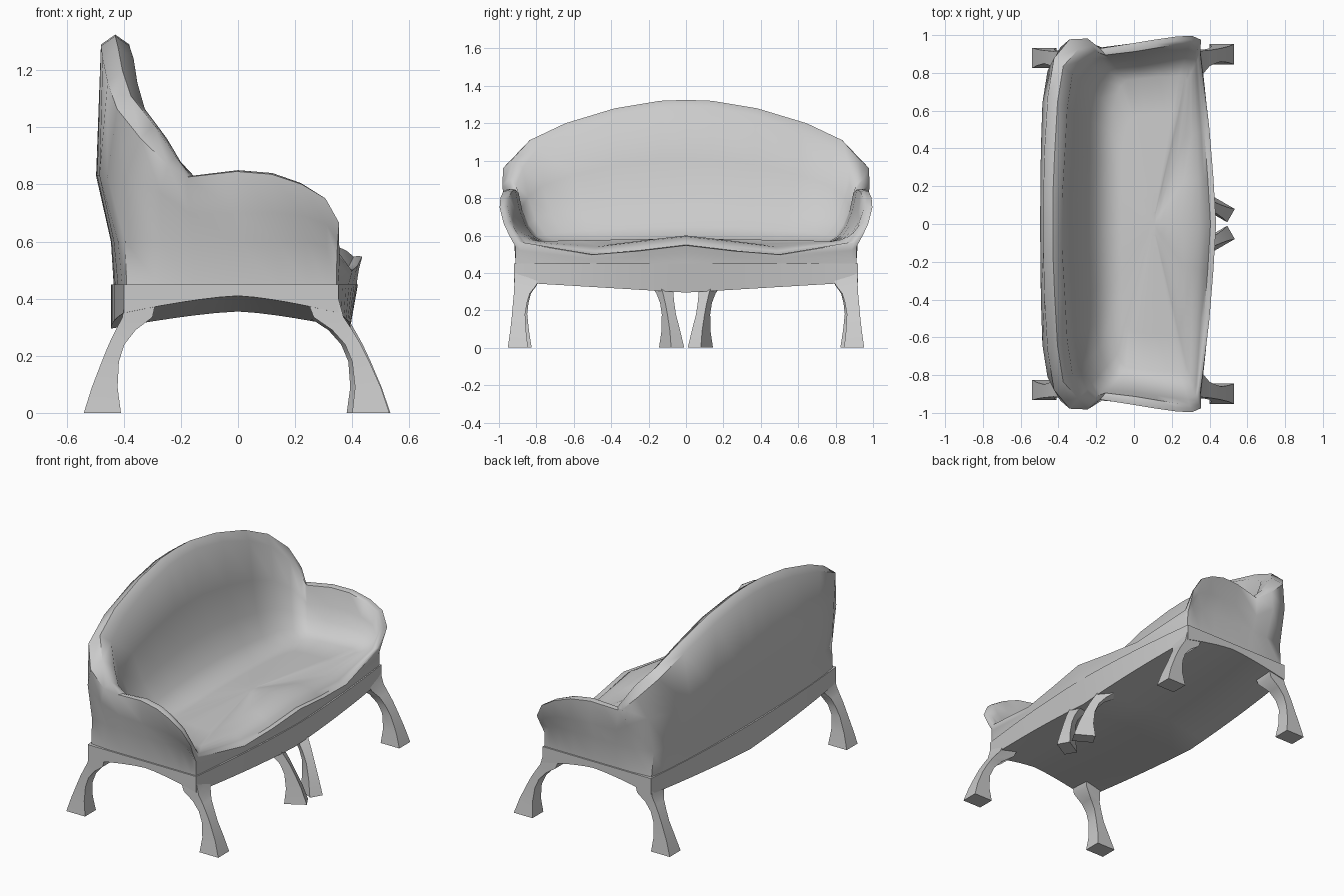
import bpy, bmesh, math
from mathutils import Vector, Matrix

if "Cube" in bpy.data.objects:
    bpy.data.objects.remove(bpy.data.objects["Cube"])

grey = bpy.data.materials.new("plain grey")
grey.use_nodes = True
grey.diffuse_color = (0.6, 0.6, 0.6, 1)
grey.node_tree.nodes["Principled BSDF"].inputs["Base Color"].default_value = (0.6, 0.6, 0.6, 1)


def loft(name, rings, angle=40):
    """Skin a row of closed rings, cap both ends and shade smooth."""
    bm = bmesh.new()
    loops = [[bm.verts.new(p) for p in ring] for ring in rings]
    for low, high in zip(loops, loops[1:]):
        for i in range(len(low)):
            j = (i + 1) % len(low)
            bm.faces.new((low[i], low[j], high[j], high[i]))
    bm.faces.new(loops[0])
    bm.faces.new(loops[-1])
    bmesh.ops.recalc_face_normals(bm, faces=bm.faces)
    mesh = bpy.data.meshes.new(name)
    bm.to_mesh(mesh)
    bm.free()
    mesh.materials.append(grey)
    obj = bpy.data.objects.new(name, mesh)
    bpy.context.collection.objects.link(obj)
    bpy.ops.object.select_all(action='DESELECT')
    obj.select_set(True)
    bpy.context.view_layer.objects.active = obj
    bpy.ops.object.shade_smooth_by_angle(angle=math.radians(angle))
    return obj


def both_sides(half):
    """Close a half loop that starts and ends on the middle plane."""
    half = [Vector(p) for p in half]
    return half + [Vector((p.x, -p.y, p.z)) for p in half[-2:0:-1]]


# Upholstered shell: half curves from back centre, round the arm, to front centre
base = [(-.435, 0), (-.434, .14), (-.43, .38), (-.42, .62), (-.405, .8), (-.39, .9), (-.27, .91), (-.15, .91),
        (0, .91), (.14, .91), (.24, .91), (.31, .91), (.345, .91), (.35, .88), (.385, .5), (.402, .25), (.415, 0)]
waist = [(-.445, 0, .6), (-.445, .14, .6), (-.443, .38, .6), (-.435, .62, .6), (-.42, .78, .6), (-.395, .885, .6),
         (-.27, .91, .6), (-.16, .915, .6), (0, .918, .6), (.14, .92, .6), (.24, .92, .6),
         (.31, .92, .58), (.346, .912, .54), (.352, .885, .48), (.39, .5, .46), (.406, .25, .465), (.418, 0, .47)]
belly = [(-.497, 0, .83), (-.496, .14, .83), (-.493, .4, .83), (-.485, .64, .83), (-.458, .81, .83),
         (-.39, .935, .83), (-.27, .972, .77), (-.17, .935, .7), (0, .948, .7), (.13, .96, .7), (.23, .972, .69),
         (.31, .973, .66), (.349, .945, .6), (.355, .885, .52), (.395, .5, .475), (.412, .25, .49), (.425, 0, .51)]
crest = [(-.43, 0, 1.325), (-.43, .14, 1.32), (-.42, .38, 1.28), (-.405, .645, 1.2), (-.375, .835, 1.11),
         (-.295, .925, 1.01), (-.22, .945, .9), (-.165, .912, .83), (0, .935, .85), (.12, .955, .84),
         (.22, .97, .805), (.3, .975, .755), (.345, .955, .67), (.345, .885, .565), (.385, .5, .5),
         (.405, .25, .52), (.42, 0, .55)]
foot = [(-.12, 0, .57), (-.12, .12, .57), (-.12, .33, .565), (-.12, .48, .56), (-.11, .6, .56), (-.09, .69, .56),
        (-.07, .73, .56), (-.04, .76, .565), (.04, .77, .57), (.13, .78, .57), (.19, .78, .57),
        (.24, .785, .57), (.27, .785, .57), (.28, .76, .565), (.27, .46, .545), (.26, .22, .575), (.25, 0, .6)]
thick = [.1, .1, .11, .12, .13, .14, .09] + [.045] * 6 + [.03] * 4

outer, inner, wall_high, wall_mid, wall_low = [], [], [], [], []
for c, f, t in zip(crest, foot, thick):
    c, f = Vector(c), Vector(f)
    out = Vector((c.x - f.x, c.y - f.y, 0)).normalized() * t / 2
    drop = Vector((0, 0, t * .35 if t > .05 else t * .1))
    outer.append(c + out - drop)
    d = c - out - drop
    inner.append(d)
    # hollow curve from the rim down to the seat
    ctrl = d.lerp(f, .25)
    ctrl.z = f.z + .13 * (d.z - f.z)
    for row, s in ((wall_high, .25), (wall_mid, .5), (wall_low, .75)):
        row.append(d.lerp(ctrl, s).lerp(ctrl.lerp(f, s), s))

rings = [[(x, y, .44) for x, y in base], waist, belly, outer, crest, inner,
         wall_high, wall_mid, wall_low, foot]
crown = Vector((.1, 0, .585))
for s in (.75, .5, .25, .08):
    rings.append([crown.lerp(Vector(p), s) for p in foot])
loft("upholstered_shell", [both_sides(r) for r in rings], 55)

# Seat rail with arched underside, bowed front and back
rail_rings = []
for k in range(-8, 9):
    v = k / 8
    y, bow = v * .92, 1 - abs(v)
    back = -.4 - .045 * (1 - v * v)
    front = .352 + .068 * (1 - abs(v) ** 1.7)
    ring = [(back, y, .45), (front, y, .45)]
    for n in range(6, -7, -1):
        u = n / 6
        x = u * (front - .028 * bow) if u > 0 else -u * back
        ring.append((x, y, .41 - .06 * abs(u) ** 1.4 - .055 * bow))
    rail_rings.append(ring)
loft("seat_rail", rail_rings, 35)

# Curved legs: height, inner and outer reach, inner and outer side
sections = [(.4, .24, .352, .78, .915), (.335, .265, .37, .8, .918), (.29, .33, .4, .835, .92),
            (.24, .375, .43, .85, .925), (.18, .4, .46, .86, .93),
            (.09, .41, .5, .855, .94), (0, .4, .53, .845, .953)]


def leg(name, place):
    loft(name, [[place(x, y, z) for x, y in ((a, c), (b, c), (b, d), (a, d))]
                for z, a, b, c, d in sections], 45)


def centre_place(side):
    turn = Matrix.Rotation(-math.pi / 6, 3, 'Z')

    def place(x, y, z):
        p = turn @ Vector((x - .41, (y - .9) * .75, 0))
        return (p.x + .41, side * (p.y + .105), min(z, .37))
    return place


for side, word in ((1, "left"), (-1, "right")):
    leg("front_leg_" + word, lambda x, y, z: (x, side * y, z))
    leg("back_leg_" + word, lambda x, y, z: (-x - .01 - .22 * z * z, side * (y - .02 * (1 - z / .4)), z))
    leg("centre_leg_" + word, centre_place(side))
